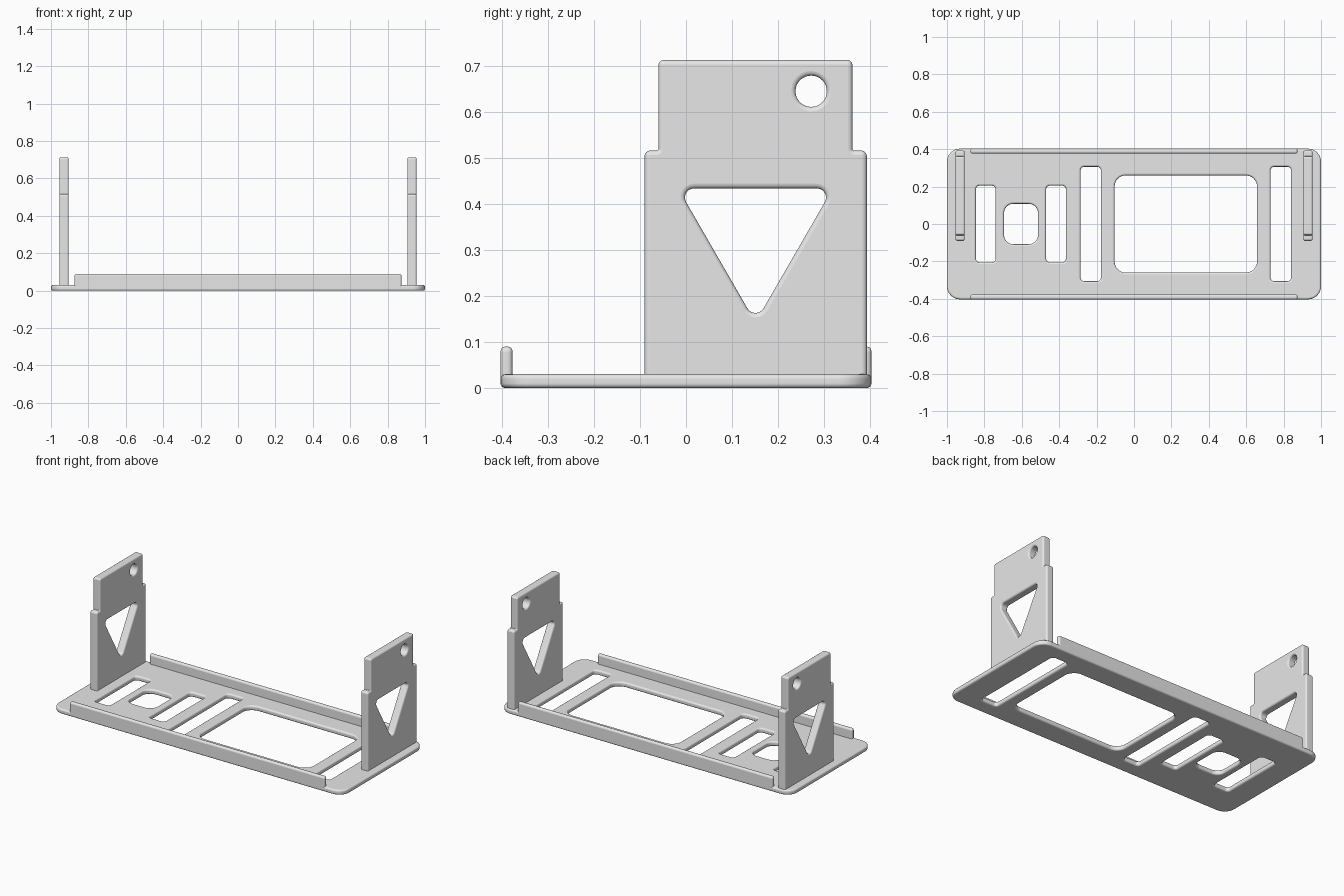
import bpy, bmesh, math
from mathutils import Vector, Matrix

old = bpy.data.objects.get("Cube")
if old:
    bpy.data.objects.remove(old, do_unlink=True)

grey = bpy.data.materials.new("plain grey")
grey.use_nodes = True
colour = (0.8, 0.8, 0.8, 1)
grey.diffuse_color = colour
grey.node_tree.nodes["Principled BSDF"].inputs["Base Color"].default_value = colour


def rounded(points, radii, steps=6):
    """Counter-clockwise outline with rounded corners: (point, outward) pairs."""
    pts = [Vector(p) for p in points]
    if not isinstance(radii, (list, tuple)):
        radii = [radii] * len(pts)
    result = []
    for i, p in enumerate(pts):
        d0 = (p - pts[i - 1]).normalized()
        d1 = (pts[(i + 1) % len(pts)] - p).normalized()
        turn = math.atan2(d0.x * d1.y - d0.y * d1.x, d0.dot(d1))
        side = math.copysign(radii[i], turn)
        out = Vector((d0.y, -d0.x))
        centre = p - d0 * radii[i] * math.tan(abs(turn) / 2) - out * side
        for k in range(steps + 1):
            n = Matrix.Rotation(turn * k / steps, 2) @ out
            result.append((centre + n * side, n))
    return result


def box(x0, x1, y0, y1, r):
    return rounded([(x0, y0), (x1, y0), (x1, y1), (x0, y1)], r)


def circle(x, y, r, count=32):
    dirs = [Vector((math.cos(a), math.sin(a)))
            for a in (2 * math.pi * i / count for i in range(count))]
    return [(Vector((x, y)) + d * r, d) for d in dirs]


def plate(name, outline, holes, low, high, place, bevel=0.01, steps=4):
    """Plate with round edges; place maps (u, v, thickness) to x, y, z."""
    arc = []
    for k in range(steps + 1):
        a = math.pi / 2 * k / steps
        arc.append((bevel * (1 - math.sin(a)), bevel * (1 - math.cos(a))))
    section = [(i, high - d) for i, d in arc] + [(i, low + d) for i, d in reversed(arc)]

    bm = bmesh.new()
    caps = [[], []]
    for loop, sign in [(outline, -1)] + [(h, 1) for h in holes]:
        rings = []
        for inset, w in section:
            ring = []
            for p, n in loop:
                q = p + n * inset * sign
                ring.append(bm.verts.new(place(q.x, q.y, w)))
            rings.append(ring)
        count = len(loop)
        for a, b in zip(rings, rings[1:]):
            for i in range(count):
                j = (i + 1) % count
                bm.faces.new((a[i], a[j], b[j], b[i])).smooth = True
        for cap, ring in zip(caps, (rings[0], rings[-1])):
            cap += [bm.edges.get((ring[i - 1], ring[i])) for i in range(count)]
    for cap in caps:
        made = bmesh.ops.triangle_fill(bm, edges=cap, use_beauty=True)
        for item in made["geom"]:
            if isinstance(item, bmesh.types.BMFace):
                item.smooth = False
    bmesh.ops.recalc_face_normals(bm, faces=bm.faces)

    mesh = bpy.data.meshes.new(name)
    bm.to_mesh(mesh)
    bm.free()
    mesh.materials.append(grey)
    obj = bpy.data.objects.new(name, mesh)
    bpy.context.collection.objects.link(obj)
    weighted = obj.modifiers.new("even shading", "WEIGHTED_NORMAL")
    weighted.keep_sharp = True
    return obj


# Base tray with its openings
openings = [
    box(-0.845, -0.74, -0.205, 0.205, 0.02),
    box(-0.695, -0.513, -0.108, 0.108, 0.05),
    box(-0.47, -0.364, -0.205, 0.205, 0.02),
    box(-0.286, -0.177, -0.306, 0.306, 0.02),
    box(-0.104, 0.658, -0.26, 0.26, 0.06),
    box(0.73, 0.84, -0.306, 0.306, 0.02),
]
plate("base_tray", box(-1, 1, -0.403, 0.403, 0.07), openings, 0, 0.03,
      lambda u, v, w: (u, v, w))

# Low rails along the front and back edges
for name, y in (("front_rail", -0.403), ("back_rail", 0.377)):
    plate(name, box(-0.875, 0.875, 0.005, 0.09, 0.012), [], y, y + 0.026,
          lambda u, v, w: (u, w, v))

# Stepped end uprights with a triangular window and a round hole
upright = rounded(
    [(-0.09, 0.01), (0.393, 0.01), (0.393, 0.516), (0.362, 0.516),
     (0.362, 0.713), (-0.06, 0.713), (-0.06, 0.516), (-0.09, 0.516)],
    [0.012, 0.012, 0.012, 0.004, 0.012, 0.012, 0.004, 0.012])
window = rounded([(0.151, 0.143), (0.319, 0.434), (-0.017, 0.434)], 0.02)
for name, x in (("right_upright", -0.955), ("left_upright", 0.905)):
    plate(name, upright, [window, circle(0.272, 0.645, 0.034)], x, x + 0.05,
          lambda u, v, w: (w, u, v))
